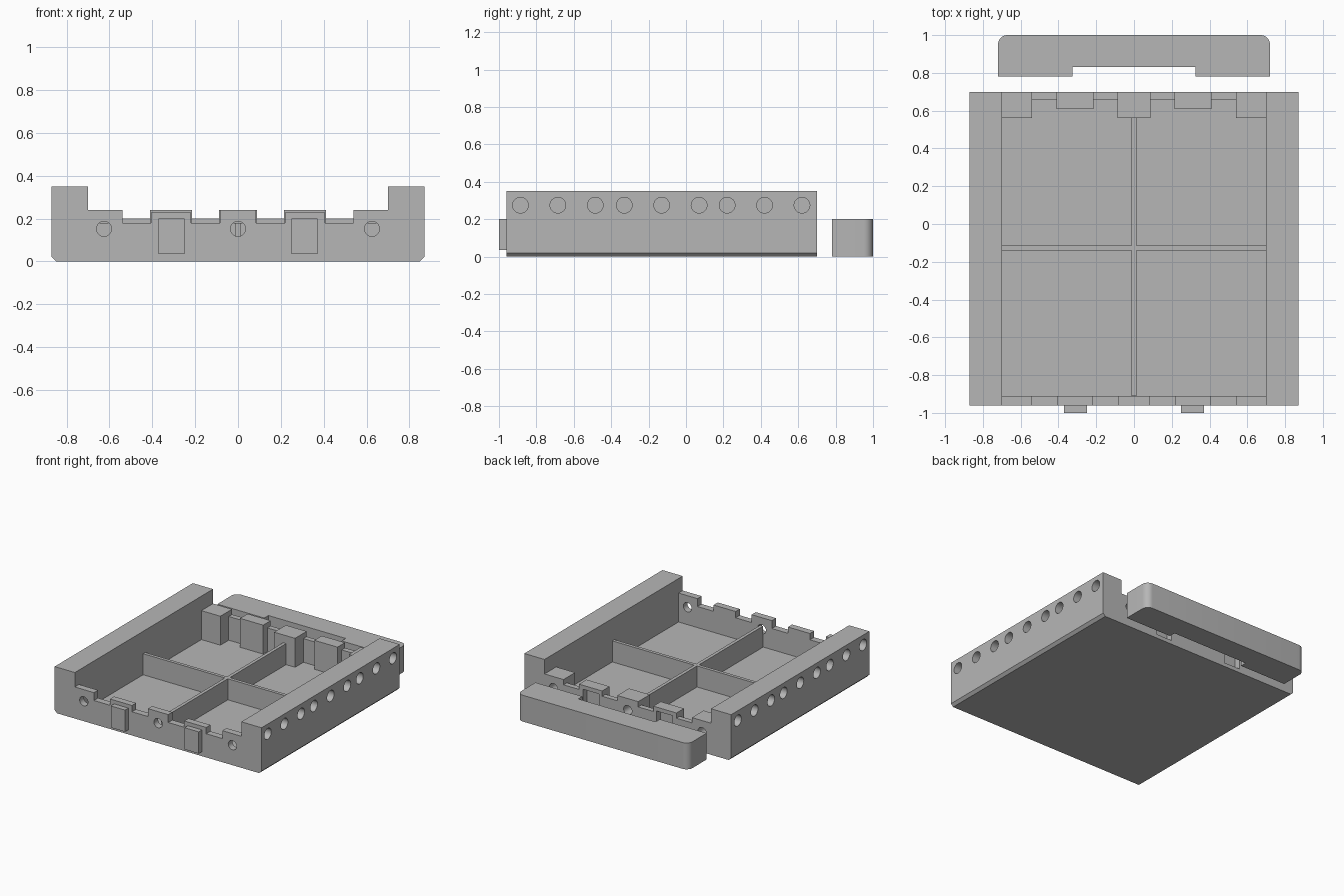
import bpy
import bmesh
import math

if "Cube" in bpy.data.objects:
    bpy.data.objects.remove(bpy.data.objects["Cube"])

grey = bpy.data.materials.new("plain_grey")
grey.diffuse_color = (0.47, 0.47, 0.47, 1)
grey.use_nodes = True
grey.node_tree.nodes["Principled BSDF"].inputs["Base Color"].default_value = grey.diffuse_color


def finish(name, bm):
    bmesh.ops.recalc_face_normals(bm, faces=bm.faces[:])
    me = bpy.data.meshes.new(name)
    bm.to_mesh(me)
    bm.free()
    ob = bpy.data.objects.new(name, me)
    bpy.context.collection.objects.link(ob)
    me.materials.append(grey)
    return ob


def prism(name, pts, axis, a, b):
    """Extrude a profile along y (xz points) or z (xy points), from a to b."""
    bm = bmesh.new()
    place = (lambda p: (p[0], a, p[1])) if axis == "y" else (lambda p: (p[0], p[1], a))
    face = bm.faces.new([bm.verts.new(place(p)) for p in pts])
    new = bmesh.ops.extrude_face_region(bm, geom=[face])["geom"]
    move = (0, b - a, 0) if axis == "y" else (0, 0, b - a)
    bmesh.ops.translate(bm, vec=move, verts=[v for v in new if isinstance(v, bmesh.types.BMVert)])
    return finish(name, bm)


def box(name, x0, x1, y0, y1, z0, z1):
    return prism(name, [(x0, z0), (x1, z0), (x1, z1), (x0, z1)], "y", y0, y1)


def drill(x, y, z, r, depth, axis):
    """Cylinder cutter centred on the outer face, reaching depth inwards."""
    bm = bmesh.new()
    bmesh.ops.create_cone(bm, cap_ends=True, segments=32, radius1=r, radius2=r, depth=2 * depth)
    ob = finish("hole_cutter", bm)
    ob.location = (x, y, z)
    ob.rotation_euler = (math.pi / 2, 0, 0) if axis == "y" else (0, math.pi / 2, 0)
    return ob


def combine(target, tools, operation):
    bpy.context.view_layer.objects.active = target
    bpy.context.view_layer.update()
    for tool in tools:
        tool.hide_render = True
        mod = target.modifiers.new("combine", "BOOLEAN")
        mod.operation = operation
        mod.solver = "EXACT"
        mod.object = tool
        bpy.ops.object.modifier_apply(modifier=mod.name)
        bpy.data.objects.remove(tool)


def smooth(ob):
    bpy.ops.object.select_all(action="DESELECT")
    ob.select_set(True)
    bpy.context.view_layer.objects.active = ob
    bpy.ops.object.shade_smooth_by_angle(angle=math.radians(30))


def mirrored(half):
    """Complete a left-to-right symmetric profile from its right half."""
    return half + [(-x, v) for x, v in reversed(half)]


FLOOR = 0.02

# Tray: floor and tall side walls with bevelled lower edges
tray = prism("tray", mirrored([(0.85, 0), (0.87, 0.02), (0.87, 0.35), (0.70, 0.35), (0.70, FLOOR)]),
             "y", -0.96, 0.70)

# Front wall with a toothed top edge
parts = [prism("front_wall", mirrored([
    (0.74, 0.01), (0.74, 0.24), (0.54, 0.24), (0.54, 0.18), (0.405, 0.18), (0.405, 0.228),
    (0.22, 0.228), (0.22, 0.18), (0.085, 0.18), (0.085, 0.24)]), "y", -0.96, -0.91)]

# Rear wall and its deeper blocks
parts.append(box("rear_wall", -0.74, 0.74, 0.66, 0.70, 0.01, 0.20))
parts.append(box("rear_centre_block", -0.088, 0.088, 0.56, 0.70, 0.01, 0.24))
for s in (-1, 1):
    lo, hi = sorted((s * 0.54, s * 0.74))
    parts.append(box("rear_corner_block", lo, hi, 0.56, 0.70, 0.01, 0.24))
    lo, hi = sorted((s * 0.215, s * 0.41))
    parts.append(box("rear_socket_block", lo, hi, 0.61, 0.70, 0.01, 0.24))

# Thin dividers crossing inside the tray
parts.append(box("long_divider", -0.0125, 0.0125, -0.93, 0.58, 0.01, 0.18))
parts.append(box("cross_divider", -0.74, 0.74, -0.14, -0.115, 0.01, 0.18))

# Connector tabs on the front
for x in (-0.31, 0.31):
    parts.append(box("front_tab", x - 0.06, x + 0.06, -1.0, -0.94, 0.035, 0.20))
combine(tray, parts, "UNION")

# Holes along the side walls, holes in both ends, and rear sockets
cutters = [drill(s * 0.87, y, 0.275, 0.042, 0.12, "x") for s in (-1, 1)
           for y in (-0.885, -0.685, -0.485, -0.33, -0.13, 0.07, 0.22, 0.42, 0.62)]
for x in (-0.625, 0, 0.625):
    cutters.append(drill(x, -0.96, 0.152, 0.035, 0.051, "y"))
    cutters.append(drill(x, 0.70, 0.152, 0.035, 0.10, "y"))
for x in (-0.31, 0.31):
    cutters.append(box("socket_cutter", x - 0.068, x + 0.068, 0.65, 0.75, 0.03, 0.21))
combine(tray, cutters, "DIFFERENCE")
smooth(tray)

# Loose end bar with rounded outer corners and a shallow recess
R = 0.05
arc = [(0.72 - R + R * math.cos(a), 1.0 - R + R * math.sin(a))
       for a in (i * math.pi / 16 for i in range(9))]
bar = prism("end_bar", mirrored([(0.325, 0.83), (0.325, 0.78), (0.72, 0.78)] + arc), "z", 0, 0.20)
smooth(bar)
